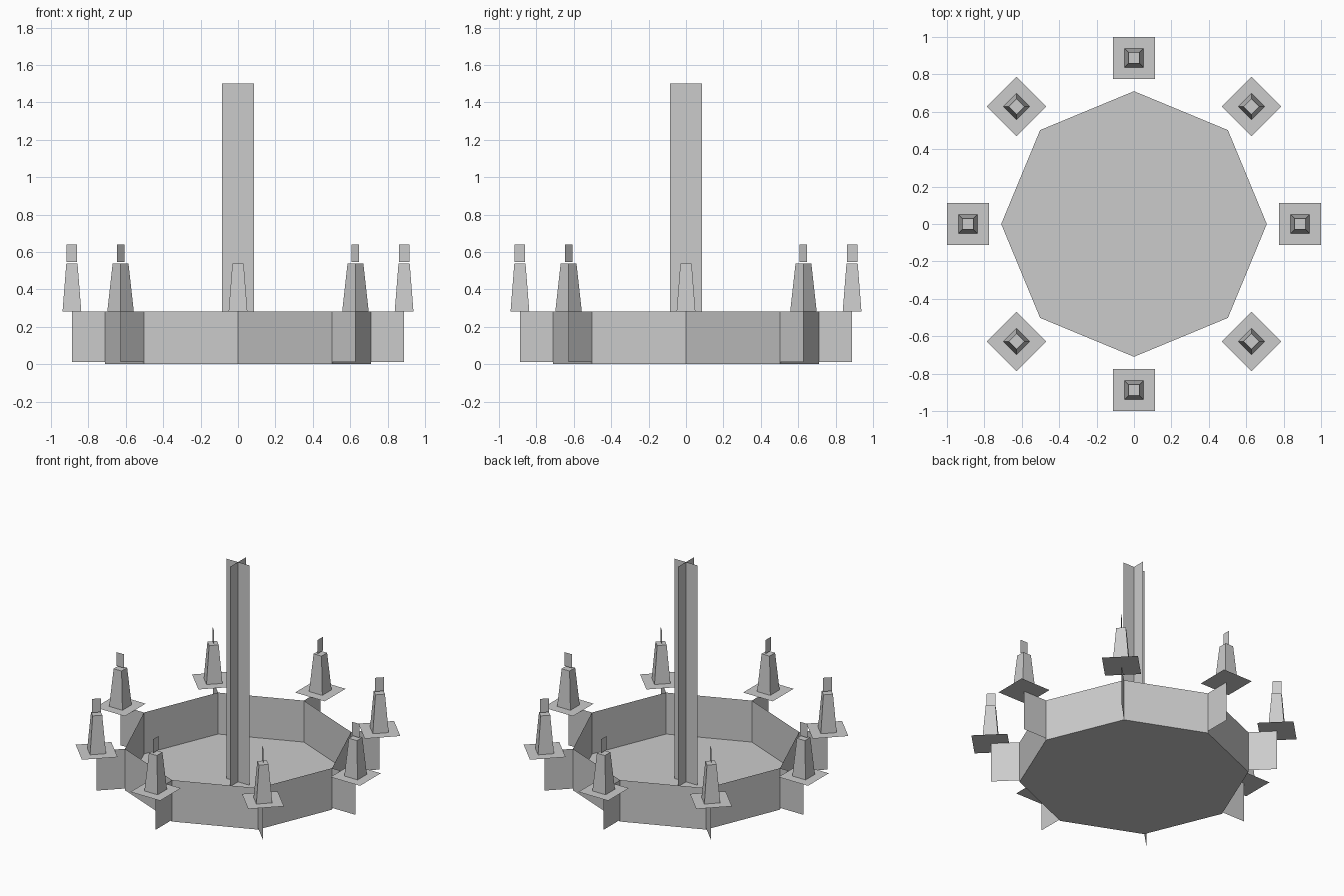
import bpy, bmesh
from math import pi, cos, sin
from mathutils import Matrix

if "Cube" in bpy.data.objects:
    bpy.data.objects.remove(bpy.data.objects["Cube"])

SIDES = 8
R_BASIN, R_CANDLE = 0.71, 0.888
Z_RIM, Z_TOP = 0.283, 1.5


def add_object(name, faces, angle=0.0):
    """Make one flat-shaded object from lists of corner points, turned about z."""
    bm = bmesh.new()
    for pts in faces:
        bm.faces.new([bm.verts.new(p) for p in pts])
    bmesh.ops.remove_doubles(bm, verts=bm.verts, dist=1e-5)
    bmesh.ops.transform(bm, matrix=Matrix.Rotation(angle, 4, 'Z'), verts=bm.verts)
    me = bpy.data.meshes.new(name)
    bm.to_mesh(me)
    bm.free()
    ob = bpy.data.objects.new(name, me)
    bpy.context.collection.objects.link(ob)
    return ob


def card(x0, x1, z0, z1):
    """Upright sheet in the xz plane."""
    return [(x0, 0, z0), (x1, 0, z0), (x1, 0, z1), (x0, 0, z1)]


def square(half, z):
    """Level square centred on the candle position."""
    return [(R_CANDLE + sx * half, sy * half, z)
            for sx, sy in ((-1, -1), (1, -1), (1, 1), (-1, 1))]


# Open octagonal basin: floor and thin walls
def ring(z):
    return [(R_BASIN * cos(2 * pi * i / SIDES), R_BASIN * sin(2 * pi * i / SIDES), z)
            for i in range(SIDES)]


def band(low, high):
    n = len(low)
    return [[low[i], low[(i + 1) % n], high[(i + 1) % n], high[i]] for i in range(n)]


bottom, rim = ring(0), ring(Z_RIM)
add_object("basin", [bottom[::-1]] + band(bottom, rim))

# Central hanging rod: two crossed sheets
for k in range(2):
    add_object(f"rod_sheet_{k + 1}", [card(-0.085, 0.085, 0, Z_TOP)], k * pi / 2)

# Eight arms, each with a drip plate, tapered candle and flame
for i in range(SIDES):
    a = 2 * pi * i / SIDES
    n = i + 1
    add_object(f"arm_{n}", [card(R_BASIN, R_CANDLE, 0.012, Z_RIM)], a)
    add_object(f"drip_plate_{n}", [square(0.112, Z_RIM)], a)
    low, high = square(0.05, Z_RIM), square(0.03, 0.538)
    add_object(f"candle_{n}", band(low, high) + [high], a)
    add_object(f"flame_{n}", [card(R_CANDLE - 0.028, R_CANDLE + 0.028, 0.546, 0.64)], a)
